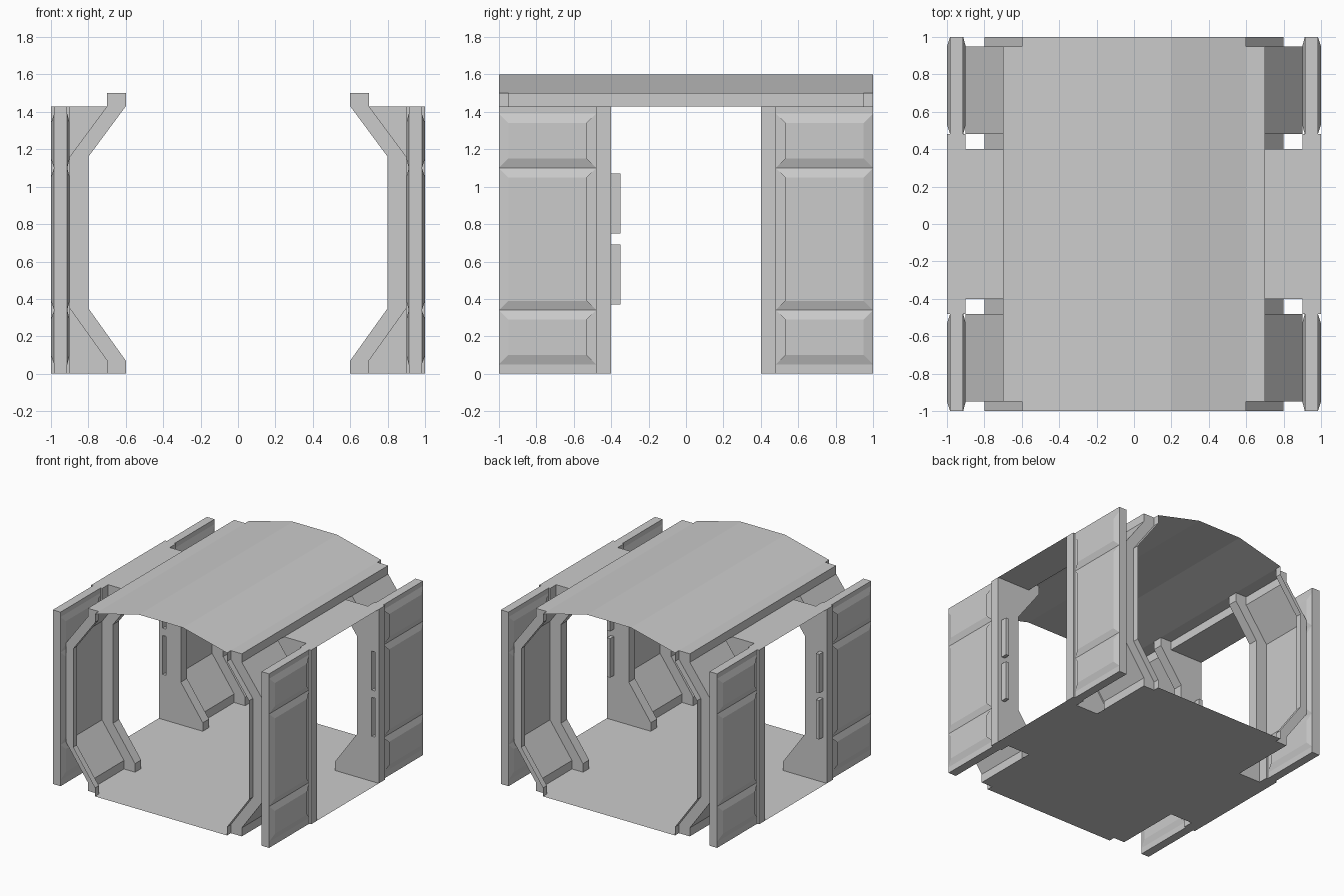
import bpy, bmesh

if "Cube" in bpy.data.objects:
    bpy.data.objects.remove(bpy.data.objects["Cube"])

INNER = [(.6, 0), (.6, .07), (.8, .35), (.8, 1.16), (.6, 1.43), (.6, 1.5)]
OUTER = [(x + .1, z) for x, z in INNER]
SIDES = [(sx, sy) for sx in (1, -1) for sy in (1, -1)]


def make(name, bm):
    bmesh.ops.remove_doubles(bm, verts=bm.verts, dist=1e-5)
    bmesh.ops.recalc_face_normals(bm, faces=bm.faces)
    me = bpy.data.meshes.new(name)
    bm.to_mesh(me)
    bm.free()
    ob = bpy.data.objects.new(name, me)
    bpy.context.collection.objects.link(ob)
    return ob


def face(bm, pts):
    return bm.faces.new([bm.verts.new(p) for p in pts])


def loft(bm, rings, cap=False):
    """Bridge rows of points; cap=True gives closed rings with end faces."""
    for a, b in zip(rings, rings[1:]):
        n = len(a)
        for i in range(n if cap else n - 1):
            j = (i + 1) % n
            face(bm, [a[i], a[j], b[j], b[i]])
    if cap:
        face(bm, rings[0])
        face(bm, rings[-1])


def rect(x, y0, y1, z0, z1, sx, sy):
    return [(sx * x, sy * y, z) for y, z in ((y0, z0), (y1, z0), (y1, z1), (y0, z1))]


def block(name, x0, x1, y0, y1, z0, z1, sx, sy):
    bm = bmesh.new()
    loft(bm, [rect(x0, y0, y1, z0, z1, sx, sy), rect(x1, y0, y1, z0, z1, sx, sy)], True)
    return make(name, bm)


# floor sheet with doorway sills
bm = bmesh.new()
plan = [(.6, 1), (.6, .95), (.7, .95), (.7, .4), (1, .4)]
right = plan + [(x, -y) for x, y in reversed(plan)]
face(bm, [(x, y, 0) for x, y in right + [(-x, y) for x, y in reversed(right)]])
make("floor", bm)

# faceted roof sheet with side edges
bm = bmesh.new()
crown = [(-.6, 1.5), (-.2, 1.6), (.2, 1.6), (.6, 1.5)]
loft(bm, [[(x, y, z) for x, z in crown] for y in (-1, -.95, .95, 1)])
for sx in (1, -1):
    edge = [(.6, 1.5), (.7, 1.5)]
    loft(bm, [[(sx * x, y, z) for x, z in edge] for y in (-.95, .95)])
    loft(bm, [[(sx * .7, y, z) for z in (1.43, 1.5)] for y in (-.48, .48)])
make("roof", bm)

# doorway lintels
for sx in (1, -1):
    bm = bmesh.new()
    face(bm, [(sx * .7, -.4, 1.43), (sx, -.4, 1.43), (sx, .4, 1.43), (sx * .7, .4, 1.43)])
    make("door_lintel", bm)

for sx, sy in SIDES:
    # angled inner wall: end flange, recessed panel, door rib and jamb face
    bm = bmesh.new()
    steps = [(INNER, 1), (INNER, .95), (OUTER, .95), (OUTER, .48), (INNER, .48), (INNER, .4)]
    loft(bm, [[(sx * x, sy * y, z) for x, z in prof] for prof, y in steps])
    jamb = INNER + [(.7, 1.5), (.7, 1.43), (.9, 1.43), (.9, 0)]
    face(bm, [(sx * x, sy * .4, z) for x, z in jamb])
    make("inner_wall", bm)

    # outer slab with three bevelled pads on each face
    block("outer_slab", .913, .983, .48, 1, 0, 1.43, sx, sy)
    bm = bmesh.new()
    for base, top in ((.983, 1.0), (.913, .9)):
        for z0, z1 in ((.05, .34), (.34, 1.10), (1.10, 1.39)):
            a = rect(base, .48, 1, z0, z1, sx, sy)
            b = rect(top, .53, .95, z0 + .05, z1 - .05, sx, sy)
            loft(bm, [a, b])
            face(bm, b)
    make("slab_pads", bm)

    # door post; front posts carry tongues, rear posts have matching sockets
    post = block("door_post", .9, 1, .4, .48, 0, 1.43, sx, sy)
    for z0, z1 in ((.37, .69), (.75, 1.07)):
        if sy < 0:
            block("connector_tongue", .935, .965, .35, .4, z0, z1, sx, sy)
        else:
            cutter = block("socket_cutter", .935, .965, .35, .45, z0, z1, sx, sy)
            cutter.hide_render = True
            cutter.hide_set(True)
            mod = post.modifiers.new("socket", 'BOOLEAN')
            mod.operation = 'DIFFERENCE'
            mod.object = cutter
            mod.solver = 'EXACT'
